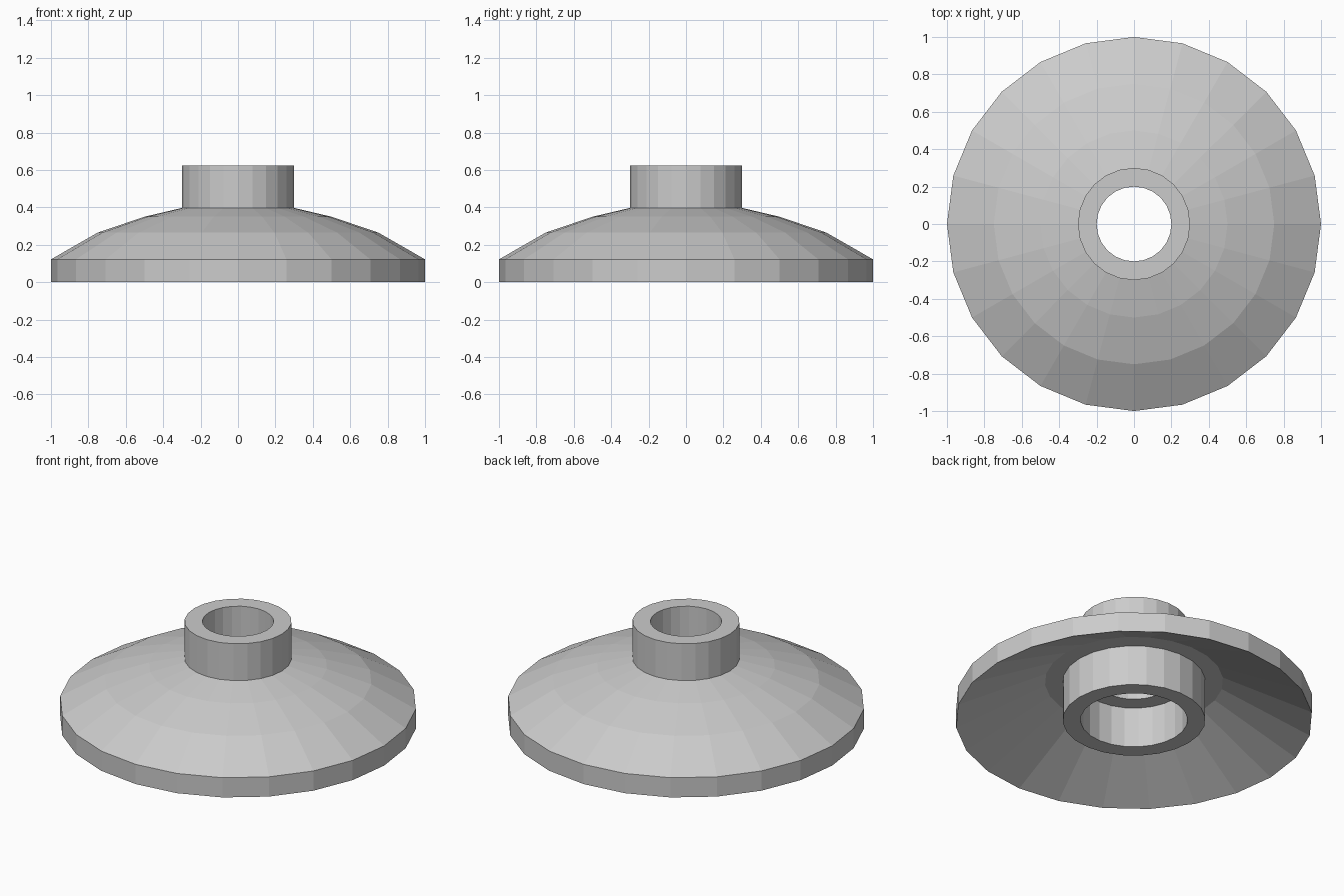
import bpy, bmesh, math

if "Cube" in bpy.data.objects:
    bpy.data.objects.remove(bpy.data.objects["Cube"])

SIDES = 24


def lathe(name, profile):
    """Revolve a closed (radius, z) profile around the z axis with flat facets."""
    bm = bmesh.new()
    rings = []
    for i in range(SIDES):
        a = 2 * math.pi * i / SIDES
        rings.append([bm.verts.new((r * math.cos(a), r * math.sin(a), z)) for r, z in profile])
    n = len(profile)
    for i in range(SIDES):
        a, b = rings[i], rings[(i + 1) % SIDES]
        for j in range(n):
            k = (j + 1) % n
            bm.faces.new((a[j], b[j], b[k], a[k]))
    bmesh.ops.recalc_face_normals(bm, faces=bm.faces)
    mesh = bpy.data.meshes.new(name)
    bm.to_mesh(mesh)
    bm.free()
    obj = bpy.data.objects.new(name, mesh)
    bpy.context.collection.objects.link(obj)
    return obj


# Domed disc with hollow underside, upper collar, lower socket and stepped bore
lathe("flanged_dome", [
    # rim and dome
    (1.0, 0.0), (1.0, 0.122), (0.75, 0.265), (0.5, 0.35), (0.3, 0.397),
    # upper collar and narrow bore
    (0.3, 0.625), (0.2, 0.625), (0.2, 0.25),
    # wider lower socket
    (0.3, 0.25), (0.3, 0.0), (0.4, 0.0), (0.4, 0.25),
    # flat ring under the dome, then cone back to the rim
    (0.5, 0.25),
])
